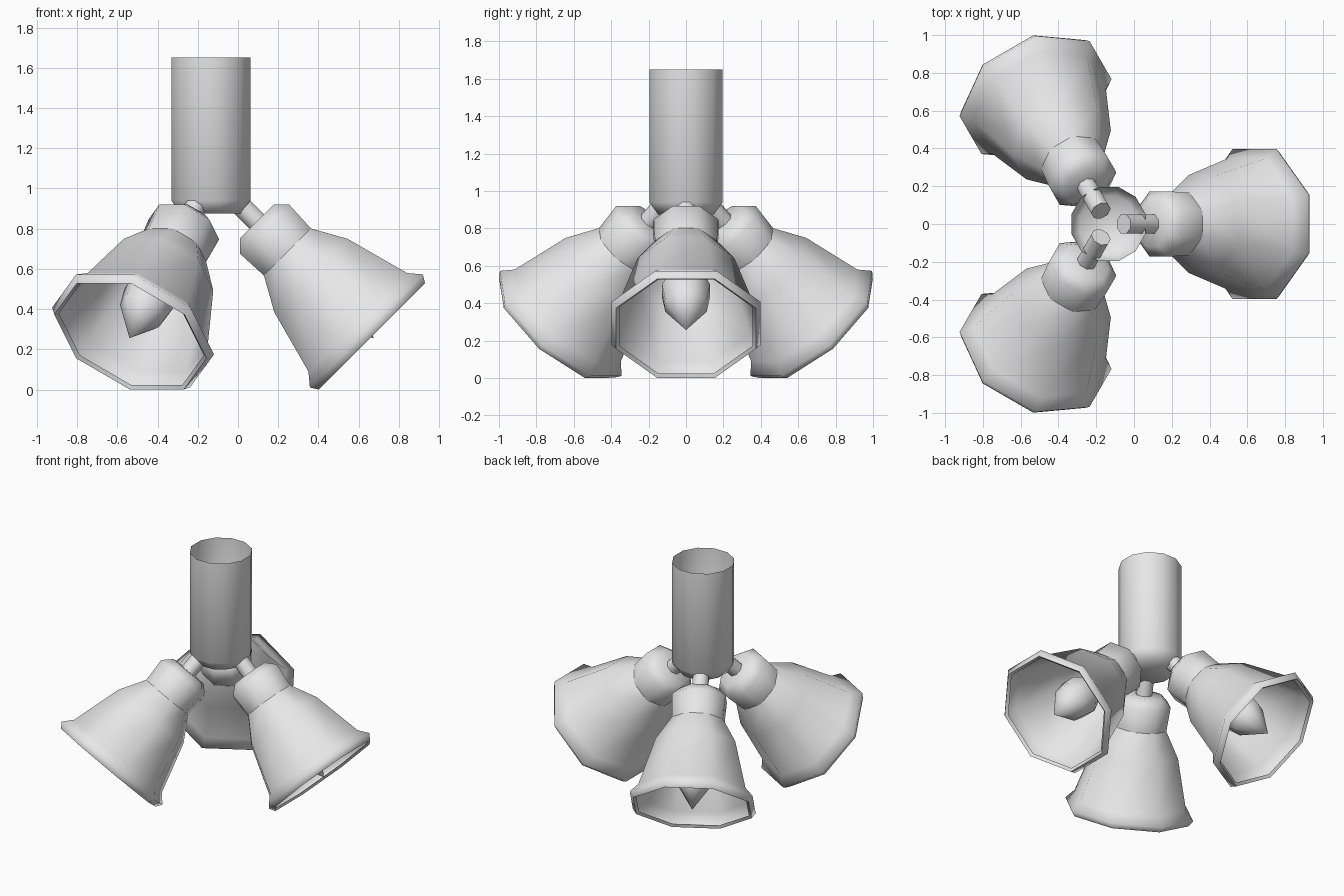
import bpy, bmesh
from math import pi, cos, sin, radians
from mathutils import Matrix

if "Cube" in bpy.data.objects:
    bpy.data.objects.remove(bpy.data.objects["Cube"])

grey = bpy.data.materials.new("light grey")
grey.diffuse_color = (0.8, 0.8, 0.8, 1)
grey.use_nodes = True
grey.node_tree.nodes["Principled BSDF"].inputs["Base Color"].default_value = grey.diffuse_color

POLE_X = -0.135


def lathe(name, profile, sides, matrix, smooth=85):
    """Revolve (radius, height) points about z; radius 0 makes a pole point."""
    bm = bmesh.new()
    rings = []
    for r, z in profile:
        if r == 0:
            rings.append([bm.verts.new((0, 0, z))] * sides)
        else:
            angles = [(i + 0.5) * 2 * pi / sides for i in range(sides)]
            rings.append([bm.verts.new((r * cos(a), r * sin(a), z)) for a in angles])
    for lo, hi in zip(rings, rings[1:]):
        for i in range(sides):
            j = (i + 1) % sides
            quad = list(dict.fromkeys((lo[i], lo[j], hi[j], hi[i])))
            bm.faces.new(quad)
    mesh = bpy.data.meshes.new(name)
    bm.to_mesh(mesh)
    bm.free()
    mesh.materials.append(grey)
    ob = bpy.data.objects.new(name, mesh)
    bpy.context.collection.objects.link(ob)
    ob.matrix_world = matrix
    bpy.ops.object.select_all(action='DESELECT')
    ob.select_set(True)
    bpy.context.view_layer.objects.active = ob
    bpy.ops.object.shade_smooth_by_angle(angle=radians(smooth))
    return ob


centre = Matrix.Translation((POLE_X, 0, 0))

# Ceiling tube: open at the top, chamfered and closed at the bottom
lathe("ceiling_tube", [(0, 0.875), (0.155, 0.875), (0.203, 0.94), (0.203, 1.65)], 12, centre)

# Profiles along each lamp axis, pointing outwards and down
stem = [(0, -0.735), (0.055, -0.735), (0.055, -0.50), (0, -0.50)]
socket = [(0, -0.525), (0.128, -0.525), (0.187, -0.47), (0.179, -0.31)]
# Thin shade whose rim curls inwards
shade = [(0.179, -0.31), (0.279, -0.145), (0.375, 0.184), (0.430, 0.245),
         (0.404, 0.283), (0.385, 0.268)]
bulb = [(0, -0.30), (0.06, -0.30), (0.10, -0.10), (0.138, 0.0), (0.12, 0.11), (0, 0.295)]

# Three spot lamps around the tube, tilted 45 degrees
for n in range(3):
    m = (centre @ Matrix.Rotation(n * 2 * pi / 3, 4, 'Z')
         @ Matrix.Translation((0.60, 0, 0.465)) @ Matrix.Rotation(radians(135), 4, 'Y'))
    for name, profile in (("stem", stem), ("socket", socket), ("shade", shade), ("bulb", bulb)):
        lathe(f"{name}_{n + 1}", profile, 8, m)
